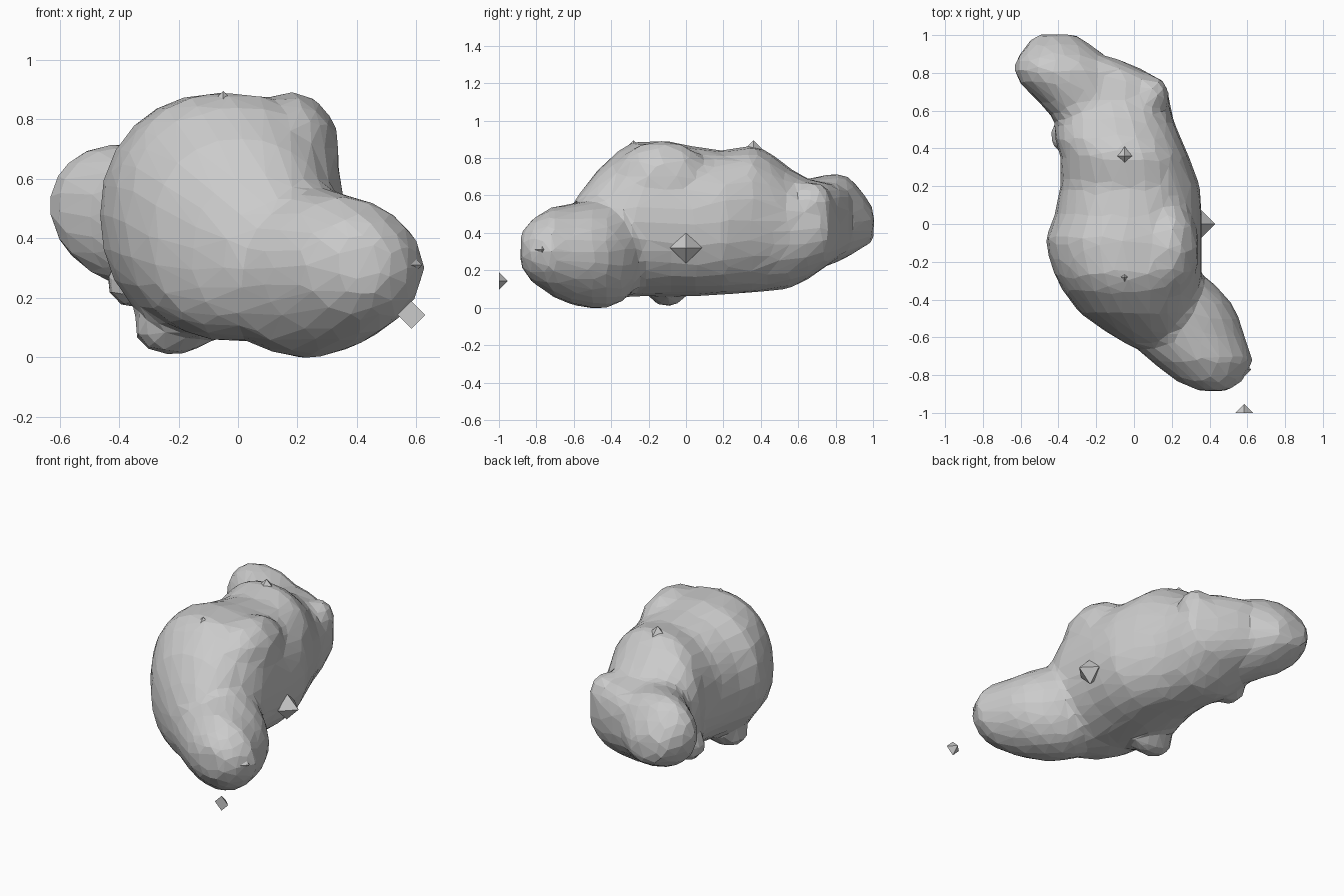
import bpy, bmesh, math
from mathutils import Vector

if "Cube" in bpy.data.objects:
    bpy.data.objects.remove(bpy.data.objects["Cube"])


def loft(bm, sections, power=2.2, slant=0, n=24):
    """Closed loft along y; each section is y, x min, x max, z min, z max."""
    rings = []
    for y, x0, x1, z0, z1 in sections:
        ring = []
        for i in range(n):
            a = 2 * math.pi * i / n
            c, s = math.cos(a), math.sin(a)
            u = math.copysign(abs(c) ** (2 / power), c) * (x1 - x0) / 2
            v = math.copysign(abs(s) ** (2 / power), s) * (z1 - z0) / 2
            ring.append(bm.verts.new(((x0 + x1) / 2 + u, y,
                                      (z0 + z1) / 2 + v + slant * u)))
        rings.append(ring)
    for a, b in zip(rings, rings[1:]):
        for i in range(n):
            j = (i + 1) % n
            bm.faces.new((a[i], a[j], b[j], b[i]))
    bm.faces.new(rings[0][::-1])
    bm.faces.new(rings[-1])


def blob(bm, center, size, sub=2):
    geo = bmesh.ops.create_icosphere(bm, subdivisions=sub, radius=1)
    for v in geo["verts"]:
        v.co = Vector([c + p * s for c, p, s in zip(center, v.co, size)])


def make_object(name, bm):
    bmesh.ops.recalc_face_normals(bm, faces=bm.faces)
    mesh = bpy.data.meshes.new(name)
    bm.to_mesh(mesh)
    bm.free()
    ob = bpy.data.objects.new(name, mesh)
    bpy.context.collection.objects.link(ob)
    return ob


bm = bmesh.new()

# Main body of the rock
loft(bm, [
    (-.65, -.02, .25, .2, .48), (-.57, -.15, .3, .1, .61),
    (-.47, -.29, .32, .06, .74), (-.35, -.38, .34, .05, .85),
    (-.27, -.42, .36, .06, .89), (-.18, -.45, .36, .06, .89),
    (-.08, -.47, .36, .06, .89),
    (.05, -.42, .36, .06, .86), (.2, -.39, .35, .07, .84),
    (.36, -.39, .29, .08, .87), (.45, -.42, .25, .09, .83),
    (.55, -.42, .21, .10, .75), (.65, -.41, .19, .15, .69),
    (.75, -.38, .17, .22, .67), (.82, -.38, .04, .27, .65),
    (.88, -.4, -.1, .33, .62)])

# Low front lobe
loft(bm, [
    (-.885, .34, .5, .22, .4), (-.83, .22, .58, .14, .47),
    (-.72, .08, .63, .06, .54), (-.6, -.05, .59, .01, .56),
    (-.5, -.1, .56, -.005, .575), (-.42, -.1, .52, 0, .57),
    (-.34, -.05, .45, .03, .55), (-.27, 0, .37, .1, .5)],
    power=1.9)

# Raised back lobe
loft(bm, [
    (1.005, -.52, -.31, .36, .52), (.95, -.57, -.23, .32, .61),
    (.88, -.62, -.14, .28, .69), (.82, -.64, -.08, .25, .72),
    (.75, -.61, -.03, .22, .71), (.65, -.51, .03, .19, .69),
    (.55, -.42, .05, .15, .69), (.45, -.38, .05, .15, .7)],
    power=2.1, slant=-.1)

# Surface lumps: upper shoulder, back corner, underside and left side
blob(bm, (.18, -.13, .68), (.17, .27, .22))
blob(bm, (.09, .68, .55), (.1, .11, .13))
blob(bm, (-.22, -.1, .1), (.14, .11, .1))
blob(bm, (-.35, .47, .25), (.1, .11, .09))

# Merge into one faceted skin
rock = make_object("rock_body", bm)
m = rock.modifiers.new("merge", "REMESH")
m.mode = "VOXEL"
m.voxel_size = .03
m = rock.modifiers.new("soften", "SMOOTH")
m.factor = .5
m.iterations = 5
m = rock.modifiers.new("facet", "DECIMATE")
m.ratio = .09

# Small pointed nubs on the surface
for i, (c, r) in enumerate([((.345, 0, .32), .085), ((-.05, .36, .81), .085),
                            ((-.05, -.28, .81), .085),
                            ((.54, -.77, .31), .08)]):
    bm = bmesh.new()
    bmesh.ops.create_uvsphere(bm, u_segments=4, v_segments=2, radius=r)
    bmesh.ops.translate(bm, verts=bm.verts, vec=c)
    make_object(f"surface_nub_{i + 1}", bm)

# Loose chip in front, flat on its front side
bm = bmesh.new()
bmesh.ops.create_uvsphere(bm, u_segments=4, v_segments=2, radius=.047)
for v in bm.verts:
    v.co.y = max(v.co.y, 0)
bmesh.ops.translate(bm, verts=bm.verts, vec=(.583, -1, .142))
make_object("loose_chip", bm)
